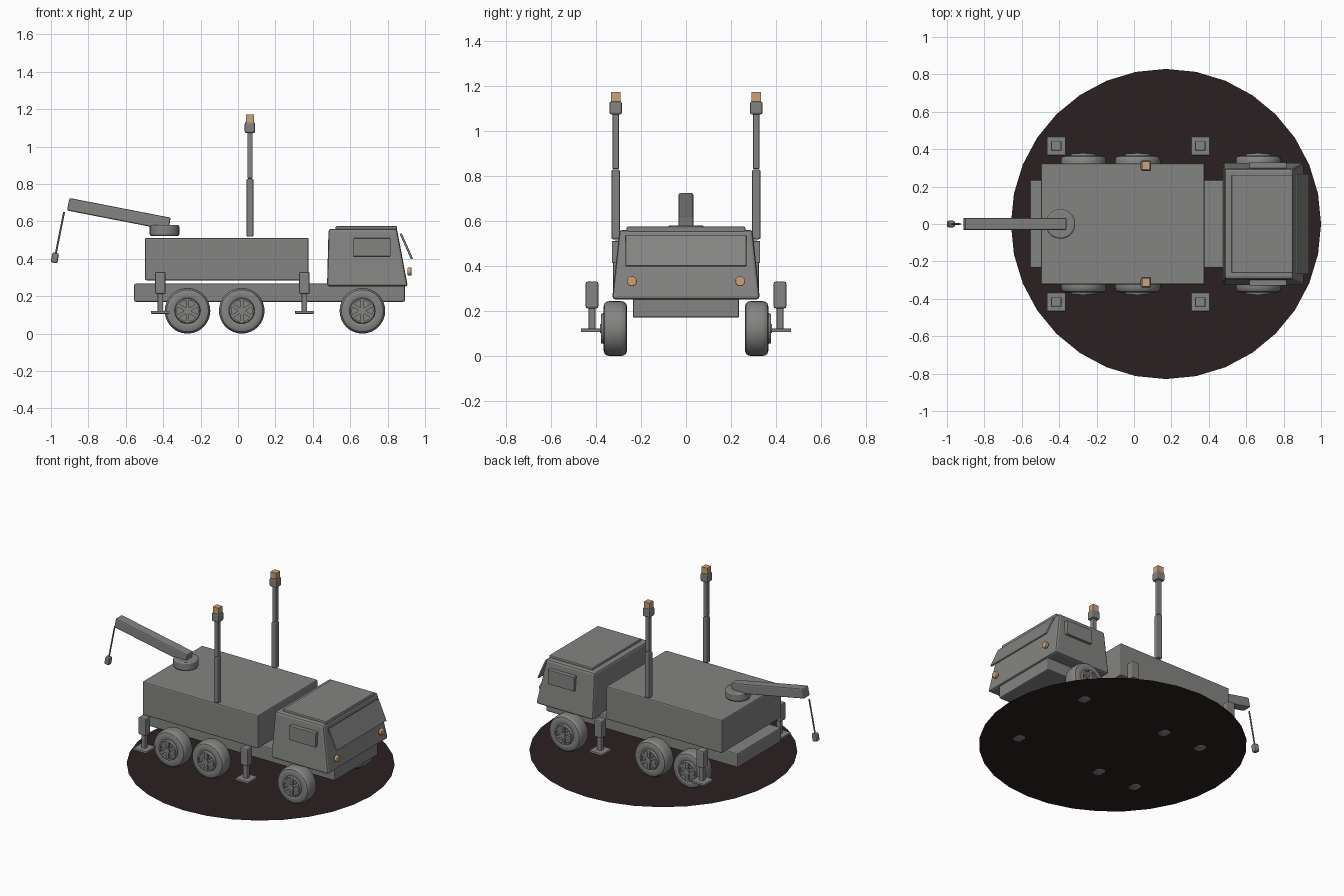
import bpy, bmesh, math
from mathutils import Vector, Matrix

if "Cube" in bpy.data.objects:
    bpy.data.objects.remove(bpy.data.objects["Cube"])


def material(name, rgb):
    m = bpy.data.materials.new(name)
    m.diffuse_color = (*rgb, 1)
    m.use_nodes = True
    m.node_tree.nodes["Principled BSDF"].inputs["Base Color"].default_value = m.diffuse_color
    return m


GREY = material("body grey", (0.23, 0.23, 0.225))
AMBER = material("lamp amber", (0.62, 0.36, 0.18))
GROUND = material("dark ground", (0.024, 0.015, 0.015))


def finish(name, bm, mat, bevel=0.0, smooth=True):
    bmesh.ops.recalc_face_normals(bm, faces=bm.faces)
    me = bpy.data.meshes.new(name)
    bm.to_mesh(me)
    bm.free()
    ob = bpy.data.objects.new(name, me)
    bpy.context.collection.objects.link(ob)
    me.materials.append(mat)
    if smooth:
        bpy.ops.object.select_all(action='DESELECT')
        ob.select_set(True)
        bpy.context.view_layer.objects.active = ob
        bpy.ops.object.shade_smooth_by_angle(angle=math.radians(30))
    if bevel:
        b = ob.modifiers.new("bevel", 'BEVEL')
        b.width, b.segments = bevel, 2
        b.limit_method = 'ANGLE'
    return ob


def box(name, x, y, z, mat=GREY, bevel=0.008, top=None, tilt=0.0):
    """Box from (min, max) ranges; top gives other x, y ranges for the upper face; tilt turns it about y."""
    bm = bmesh.new()
    tx, ty = top or (x, y)
    lo = [bm.verts.new((a, b, z[0])) for a, b in
          ((x[0], y[0]), (x[1], y[0]), (x[1], y[1]), (x[0], y[1]))]
    hi = [bm.verts.new((a, b, z[1])) for a, b in
          ((tx[0], ty[0]), (tx[1], ty[0]), (tx[1], ty[1]), (tx[0], ty[1]))]
    bm.faces.new(lo[::-1])
    bm.faces.new(hi)
    for i in range(4):
        j = (i + 1) % 4
        bm.faces.new((lo[i], lo[j], hi[j], hi[i]))
    if tilt:
        c = Vector((sum(x) / 2, sum(y) / 2, sum(z) / 2))
        bmesh.ops.rotate(bm, verts=bm.verts, cent=c, matrix=Matrix.Rotation(tilt, 3, 'Y'))
    return finish(name, bm, mat, bevel, smooth=False)


def cbox(name, c, half, **kw):
    return box(name, *[(c[i] - half[i], c[i] + half[i]) for i in range(3)], **kw)


def rod(name, a, b, r, sides=16, mat=GREY, bevel=0.0):
    a, b = Vector(a), Vector(b)
    bm = bmesh.new()
    rot = (b - a).to_track_quat('Z', 'Y').to_matrix().to_4x4()
    bmesh.ops.create_cone(bm, cap_ends=True, segments=sides, radius1=r, radius2=r,
                          depth=(b - a).length, matrix=Matrix.Translation((a + b) / 2) @ rot)
    return finish(name, bm, mat, bevel)


def lathe(name, profile, x, z, sides=32):
    """Spin a closed (radius, y) profile about an axis along y."""
    bm = bmesh.new()
    rings = []
    for i in range(sides):
        a = 2 * math.pi * i / sides
        rings.append([bm.verts.new((x + r * math.sin(a), y, z - r * math.cos(a)))
                      for r, y in profile])
    n = len(profile)
    for i in range(sides):
        p, q = rings[i], rings[(i + 1) % sides]
        for k in range(n):
            m = (k + 1) % n
            bm.faces.new((p[k], p[m], q[m], q[k]))
    return finish(name, bm, GREY)


# ground disc
bm = bmesh.new()
bmesh.ops.create_circle(bm, cap_ends=True, segments=32, radius=0.829,
                        matrix=Matrix.Translation((0.171, 0, 0.004)))
finish("ground_disc", bm, GROUND, smooth=False)

# chassis and cargo body
box("chassis", (-0.555, 0.893), (-0.236, 0.236), (0.17, 0.267))
box("cargo_body", (-0.497, 0.377), (-0.323, 0.323), (0.285, 0.512))

# cab, roof panel and front visor
box("cab", (0.476, 0.908), (-0.328, 0.328), (0.252, 0.56), bevel=0.014,
    top=((0.484, 0.85), (-0.295, 0.295)))
box("roof_panel", (0.522, 0.85), (-0.263, 0.263), (0.55, 0.575), bevel=0.006)
cbox("windshield", (0.9, 0, 0.467), (0.006, 0.268, 0.074), bevel=0.003, tilt=math.radians(-24))

# wheels: tyre, hub dish, rim ring, spokes
WZ = 0.122
for side, s in (("right", -1), ("left", 1)):
    for n, x in enumerate((-0.27, 0.02, 0.665)):
        tag = f"{side}_{n + 1}"
        lathe("tyre_" + tag, [(r, s * y) for r, y in (
            (0.065, 0.27), (0.1, 0.262), (0.112, 0.266), (0.119, 0.276), (0.122, 0.29),
            (0.122, 0.338), (0.119, 0.352), (0.112, 0.361), (0.1, 0.365), (0.08, 0.367),
            (0.065, 0.362))], x, WZ)
        rod("hub_dish_" + tag, (x, s * 0.27, WZ), (x, s * 0.362, WZ), 0.068, 32)
        lathe("rim_" + tag, [(0.056, s * 0.355), (0.056, s * 0.378), (0.065, s * 0.378),
                             (0.07, s * 0.36)], x, WZ)
        rod("hub_cap_" + tag, (x, s * 0.355, WZ), (x, s * 0.382, WZ), 0.02, 16)
        for k in range(6):
            a = 2 * math.pi * k / 6
            d = Vector((math.sin(a), 0, math.cos(a)))
            c = Vector((x, s * 0.368, WZ)) + d * 0.036
            ob = cbox("spoke_" + tag, (0, 0, 0), (0.009, 0.009, 0.024), bevel=0)
            ob.location = c
            ob.rotation_euler = (0, a, 0)

for side, s in (("right", -1), ("left", 1)):
    # side window and headlamp
    box("side_window_" + side, (0.617, 0.815), sorted((s * 0.295, s * 0.329)), (0.413, 0.51),
        bevel=0.003)
    rod("headlamp_" + side, (0.907, s * 0.24, 0.332), (0.928, s * 0.24, 0.332), 0.022, 16,
        AMBER, bevel=0.004)
    # telescopic mast with beacon
    mx, my = 0.064, s * 0.312
    cbox("mast_lower_" + side, (mx, my, 0.673), (0.0185, 0.0185, 0.155), bevel=0.007)
    cbox("mast_upper_" + side, (mx, my, 0.958), (0.0145, 0.0145, 0.128), bevel=0.005)
    cbox("mast_head_" + side, (mx, my, 1.101), (0.028, 0.028, 0.029), bevel=0.009)
    cbox("beacon_" + side, (mx, my, 1.15), (0.021, 0.021, 0.021), mat=AMBER, bevel=0)
    # stabiliser legs
    for end, x in (("rear", -0.415), ("front", 0.355)):
        y = s * 0.417
        tag = f"{end}_{side}"
        cbox("stabiliser_housing_" + tag, (x, y, 0.271), (0.028, 0.028, 0.059))
        cbox("stabiliser_rod_" + tag, (x, y, 0.165), (0.015, 0.015, 0.055), bevel=0.004)
        cbox("stabiliser_foot_" + tag, (x, y, 0.114), (0.05, 0.05, 0.008), bevel=0.004)

# crane: turntable, boom, cable and hook
rod("crane_turntable", (-0.393, 0, 0.523), (-0.393, 0, 0.58), 0.079, 32, bevel=0.008)
cbox("crane_boom", (-0.637, 0, 0.639), (0.276, 0.033, 0.034), tilt=math.radians(11))
rod("crane_cable", (-0.93, 0, 0.65), (-0.975, 0, 0.425), 0.005, 8)
cbox("crane_hook", (-0.979, 0, 0.405), (0.018, 0.018, 0.027), bevel=0.009, tilt=math.radians(11))
